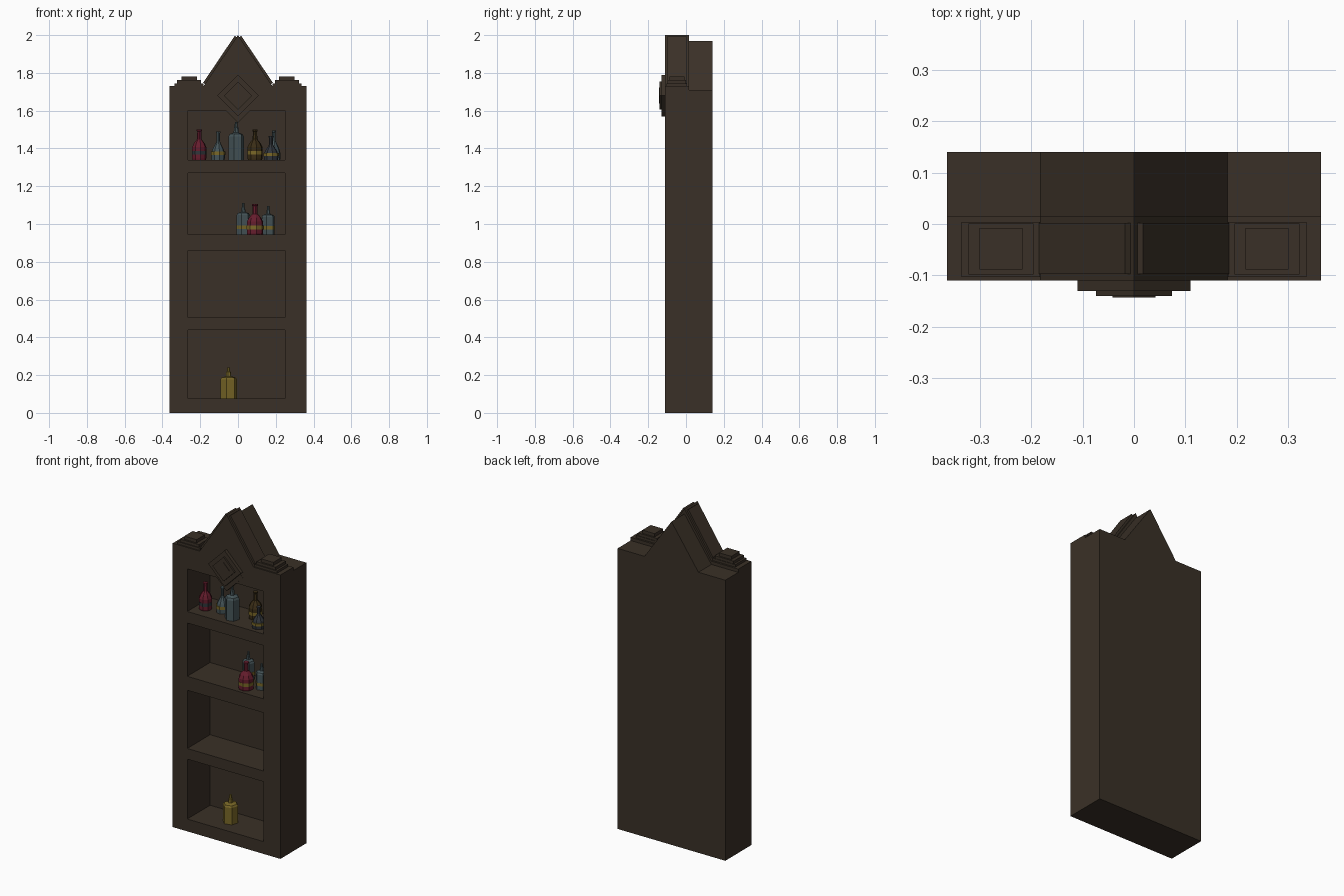
import bpy, bmesh, math
from mathutils import Vector

cube = bpy.data.objects.get("Cube")
if cube:
    bpy.data.objects.remove(cube)


def material(name, rgb):
    m = bpy.data.materials.new(name)
    m.use_nodes = True
    m.diffuse_color = (*rgb, 1)
    bsdf = next(n for n in m.node_tree.nodes if n.type == 'BSDF_PRINCIPLED')
    bsdf.inputs["Base Color"].default_value = (*rgb, 1)
    return m


WOOD = material("dark wood", (0.042, 0.030, 0.020))
RED = material("red glass", (0.130, 0.012, 0.026))
TEAL = material("grey teal glass", (0.060, 0.090, 0.098))
GOLD = material("gold", (0.190, 0.135, 0.020))
BROWN = material("brown glass", (0.042, 0.026, 0.008))
SMOKE = material("smoky glass", (0.030, 0.035, 0.042))


def finish(name, bm, *mats):
    bmesh.ops.recalc_face_normals(bm, faces=bm.faces)
    mesh = bpy.data.meshes.new(name)
    bm.to_mesh(mesh)
    bm.free()
    for m in mats:
        mesh.materials.append(m)
    ob = bpy.data.objects.new(name, mesh)
    bpy.context.collection.objects.link(ob)
    return ob


def extrude_profile(bm, points, y0, y1):
    """Extrude an x-z outline from y0 to y1."""
    face = bm.faces.new([bm.verts.new((x, y0, z)) for x, z in points])
    new = bmesh.ops.extrude_face_region(bm, geom=[face])["geom"]
    verts = [g for g in new if isinstance(g, bmesh.types.BMVert)]
    bmesh.ops.translate(bm, verts=verts, vec=(0, y1 - y0, 0))


def box(bm, x0, x1, y0, y1, z0, z1):
    extrude_profile(bm, [(x0, z0), (x1, z0), (x1, z1), (x0, z1)], y0, y1)


HALF, FOOT = 0.363, 0.182
FRONT, STEP, BACK = -0.11, 0.015, 0.14
SHELVES = [(0.075, 0.44), (0.505, 0.86), (0.945, 1.27), (1.34, 1.60)]


def carcass(name, y0, y1, shoulder, peak, panelled):
    """Gabled cabinet slab with the shelf openings cut out."""
    bm = bmesh.new()
    extrude_profile(bm, [(-HALF, 0), (HALF, 0), (HALF, shoulder), (FOOT, shoulder),
                         (0, peak), (-FOOT, shoulder), (-HALF, shoulder)], y0, y1)
    bmesh.ops.recalc_face_normals(bm, faces=bm.faces)
    if panelled:  # sunk panels on the gable slopes
        slopes = [f for f in bm.faces if abs(f.normal.x) > 0.2 and f.normal.z > 0.2]
        bmesh.ops.inset_individual(bm, faces=slopes, thickness=0.013, use_even_offset=True)
        for f in slopes:
            new = bmesh.ops.extrude_face_region(bm, geom=[f])["geom"]
            verts = [g for g in new if isinstance(g, bmesh.types.BMVert)]
            bmesh.ops.translate(bm, verts=verts, vec=f.normal * -0.012)
            bm.faces.remove(f)
    ob = finish(name, bm, WOOD)

    cut = bmesh.new()
    for z0, z1 in SHELVES:
        box(cut, -0.265, 0.25, FRONT - 0.1, 0.11, z0, z1)
    cutter = finish("shelf_cutter", cut, WOOD)
    cutter.hide_render = True
    mod = ob.modifiers.new("openings", 'BOOLEAN')
    mod.operation, mod.solver, mod.object = 'DIFFERENCE', 'EXACT', cutter
    bpy.context.view_layer.objects.active = ob
    bpy.ops.object.modifier_apply(modifier=mod.name)
    bpy.data.objects.remove(cutter)


carcass("cabinet_front", FRONT, STEP, 1.73, 2.0, True)
carcass("cabinet_back", STEP, BACK, 1.71, 1.97, False)

# Stepped caps on both shoulders
for side, label in ((-1, "right"), (1, "left")):
    bm = bmesh.new()
    for x0, x1, y0, y1, z1 in ((0.183, 0.335, -0.103, 0.004, 1.745),
                               (0.195, 0.322, -0.098, 0.001, 1.762),
                               (0.217, 0.300, -0.088, -0.008, 1.782)):
        a, b = sorted((side * x0, side * x1))
        box(bm, a, b, y0, y1, 1.725, z1)
    finish(label + "_cap", bm, WOOD)


def diamond(name, r, z, y0, y1):
    bm = bmesh.new()
    extrude_profile(bm, [(0, z - r), (r, z), (0, z + r), (-r, z)], y0, y1)
    return finish(name, bm, WOOD)


# Layered diamond crest, with the pointed drop in the top opening
diamond("crest_outer", 0.11, 1.68, -0.13, -0.10)
diamond("crest_middle", 0.074, 1.68, -0.14, -0.12)
diamond("crest_inner", 0.042, 1.68, -0.1425, -0.13)
diamond("crest_drop", 0.11, 1.645, -0.111, -0.085)

# Bottle outlines: (radius, height) as fractions of the full size
ROUND = [(0.95, 0), (1, 0.05), (1, 0.42), (0.75, 0.55), (0.32, 0.68), (0.28, 0.94), (0.36, 0.95), (0.36, 1)]
FACETED = [(1, 0), (1, 0.62), (0.85, 0.68), (0.32, 0.72), (0.28, 0.86), (0.2, 0.87), (0.16, 1)]
CONE = [(0.95, 0), (1, 0.2), (0.8, 0.38), (0.36, 0.58), (0.25, 0.66), (0.25, 0.94), (0.32, 0.95), (0.32, 1)]


def lathe(bm, profile, sides, x, y, z, index):
    rings = []
    for r, h in profile:
        rings.append([bm.verts.new((x + r * math.cos(t), y + r * math.sin(t), z + h))
                      for t in (math.tau * (k + 0.25) / sides for k in range(sides))])
    faces = [bm.faces.new(rings[0]), bm.faces.new(rings[-1])]
    for a, b in zip(rings, rings[1:]):
        for k in range(sides):
            n = (k + 1) % sides
            faces.append(bm.faces.new((a[k], a[n], b[n], b[k])))
    for f in faces:
        f.material_index = index


def bottle(name, shape, x, y, shelf, r, h, glass, label=None):
    bm = bmesh.new()
    z = SHELVES[shelf][0]
    sides = 6 if shape is FACETED else 8
    lathe(bm, [(a * r, b * h) for a, b in shape], sides, x, y, z, 0)
    if label:  # thin band around the body
        lathe(bm, [(r * 1.04, h * 0.17), (r * 1.04, h * 0.29)], sides, x, y, z, 1)
    finish(name, bm, glass, label or glass)


bottle("red_bottle_top", ROUND, -0.205, -0.02, 3, 0.038, 0.16, RED, SMOKE)
bottle("flask_top", CONE, -0.105, 0.0, 3, 0.037, 0.15, TEAL, GOLD)
bottle("decanter_top", FACETED, -0.01, -0.04, 3, 0.042, 0.20, TEAL)
bottle("brown_bottle", ROUND, 0.09, 0.04, 3, 0.040, 0.16, BROWN, GOLD)
bottle("smoky_flask", CONE, 0.175, -0.05, 3, 0.040, 0.125, SMOKE, GOLD)
bottle("tall_flask", CONE, 0.19, 0.05, 3, 0.036, 0.155, TEAL)
bottle("decanter_middle", FACETED, 0.028, 0.06, 2, 0.036, 0.165, TEAL, GOLD)
bottle("red_bottle_middle", ROUND, 0.09, -0.05, 2, 0.044, 0.16, RED, GOLD)
bottle("small_decanter", FACETED, 0.16, 0.0, 2, 0.035, 0.15, TEAL, GOLD)
bottle("gold_decanter", FACETED, -0.05, 0.0, 0, 0.045, 0.165, GOLD)
